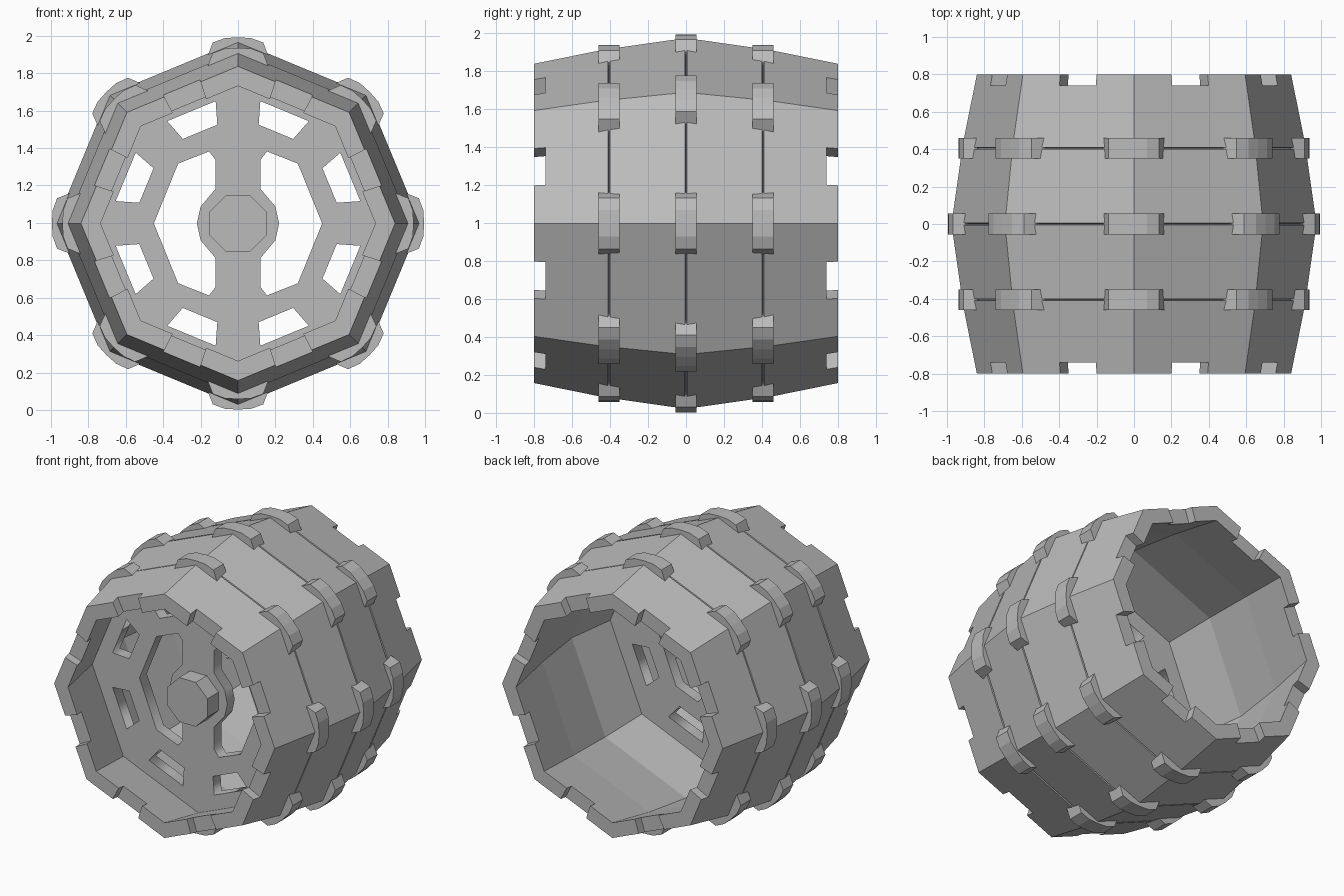
import bpy, bmesh, math
from mathutils import Matrix, Vector

if "Cube" in bpy.data.objects:
    bpy.data.objects.remove(bpy.data.objects["Cube"], do_unlink=True)

SIDES = 8
STEP = math.tau / SIDES
CENTRE = Vector((0, 0, 0.997))

grey = bpy.data.materials.new("plain grey")
grey.use_nodes = True
grey.diffuse_color = (0.5, 0.5, 0.5, 1)
grey.node_tree.nodes["Principled BSDF"].inputs["Base Color"].default_value = (0.5, 0.5, 0.5, 1)


def radius(y):
    """Barrel corner radius along the axle."""
    y = abs(y)
    return 0.975 - 0.1375 * y if y < 0.4 else 0.92 - 0.2 * (y - 0.4)


def finish(bm, name):
    bmesh.ops.recalc_face_normals(bm, faces=bm.faces)
    mesh = bpy.data.meshes.new(name)
    bm.to_mesh(mesh)
    bm.free()
    mesh.materials.append(grey)
    ob = bpy.data.objects.new(name, mesh)
    ob.location = CENTRE
    bpy.context.collection.objects.link(ob)
    return ob


def lathe(name, profile):
    """Closed (radius, y) profile swept into an eight-sided ring."""
    bm = bmesh.new()
    rings = [[bm.verts.new((r * math.cos(i * STEP), y, r * math.sin(i * STEP)))
              for r, y in profile] for i in range(SIDES)]
    n = len(profile)
    for i in range(SIDES):
        a, b = rings[i], rings[(i + 1) % SIDES]
        for j in range(n):
            k = (j + 1) % n
            bm.faces.new((a[j], a[k], b[k], b[j]))
    return finish(bm, name)


def add_prism(bm, outline, y0, y1, angle):
    """Outline of (radial, tangential) points extruded along the axle."""
    c, s = math.cos(angle), math.sin(angle)
    ends = [[bm.verts.new((r * c - t * s, y, r * s + t * c)) for r, t in outline]
            for y in (y0, y1)]
    bm.faces.new(ends[0])
    bm.faces.new(ends[1])
    n = len(outline)
    for i in range(n):
        k = (i + 1) % n
        bm.faces.new((ends[0][i], ends[0][k], ends[1][k], ends[1][i]))


# Barrel shell with narrow seam grooves
SEAMS = (-0.405, 0, 0.405)
outer = [(radius(-0.8), -0.8)]
for y in SEAMS:
    r = radius(y)
    outer += [(r, y - 0.005), (r - 0.025, y), (r, y + 0.005)]
outer.append((radius(0.8), 0.8))
inner = [(radius(y) - 0.105, y) for y in (0.8, 0.4, 0, -0.4, -0.8)]
shell = lathe("barrel_shell", outer + inner)

# Notches in both end rims, one per side
bm = bmesh.new()
for i in range(SIDES):
    for end in (-1, 1):
        add_prism(bm, [(0.6, -0.09), (0.9, -0.115), (0.9, 0.115), (0.6, 0.09)],
                  end * 0.74, end * 0.9, (i + 0.5) * STEP)
cutter = finish(bm, "notch_cutter")
cutter.hide_render = True
mod = shell.modifiers.new("notches", "BOOLEAN")
mod.operation = "DIFFERENCE"
mod.solver = "EXACT"
mod.object = cutter
bpy.context.view_layer.objects.active = shell
bpy.ops.object.modifier_apply(modifier=mod.name)
bpy.data.objects.remove(cutter, do_unlink=True)

# Bent clamps over every corner of each seam
for name, y in zip(("front_clamps", "middle_clamps", "rear_clamps"), SEAMS):
    r = radius(y)
    half = [(r + 0.016, 0.07), (r - 0.008, 0.135), (r - 0.085, 0.165), (r - 0.09, 0.13)]
    outline = [(r + 0.02, 0)] + half + [(r - 0.06, 0)] + [(a, -t) for a, t in reversed(half)]
    bm = bmesh.new()
    for i in range(SIDES):
        add_prism(bm, outline, y - 0.055, y + 0.055, i * STEP)
    finish(bm, name)

# Wheel disc: filled outline with windows and two openings beside the spoke
curve = bpy.data.curves.new("wheel_disc", "CURVE")
curve.dimensions = "2D"
curve.fill_mode = "BOTH"
curve.extrude = 0.04


def add_outline(points):
    spline = curve.splines.new("POLY")
    spline.points.add(len(points) - 1)
    for p, (x, z) in zip(spline.points, points):
        p.co = (x, z, 0, 1)
    spline.use_cyclic_u = True


add_outline([(0.85 * math.cos(i * STEP), 0.85 * math.sin(i * STEP)) for i in range(SIDES)])
for i in range(SIDES):
    turn = Matrix.Rotation((i + 0.5) * STEP, 2)
    add_outline([turn @ Vector(p) for p in
                 ((0.53, -0.1), (0.65, -0.14), (0.65, 0.14), (0.53, 0.1))])
upper = [(0.2, 0.09), (0.12, 0.185), (0.12, 0.34), (0.155, 0.385), (0.32, 0.32)]
opening = [(0.22, 0)] + upper + [(0.45, 0)] + [(x, -z) for x, z in reversed(upper)]
for side in (-1, 1):
    add_outline([(side * x, z) for x, z in opening])
disc = bpy.data.objects.new("wheel_disc", curve)
curve.materials.append(grey)
disc.location = CENTRE + Vector((0, -0.39, 0))
disc.rotation_euler.x = math.pi / 2
bpy.context.collection.objects.link(disc)
bpy.ops.object.select_all(action="DESELECT")
disc.select_set(True)
bpy.context.view_layer.objects.active = disc
bpy.ops.object.convert(target="MESH")

# Hub knob in front of the disc
bm = bmesh.new()
add_prism(bm, [(0.165 * math.cos(i * STEP), 0.165 * math.sin(i * STEP)) for i in range(SIDES)],
          -0.55, -0.4, STEP / 2)
finish(bm, "hub_knob")
